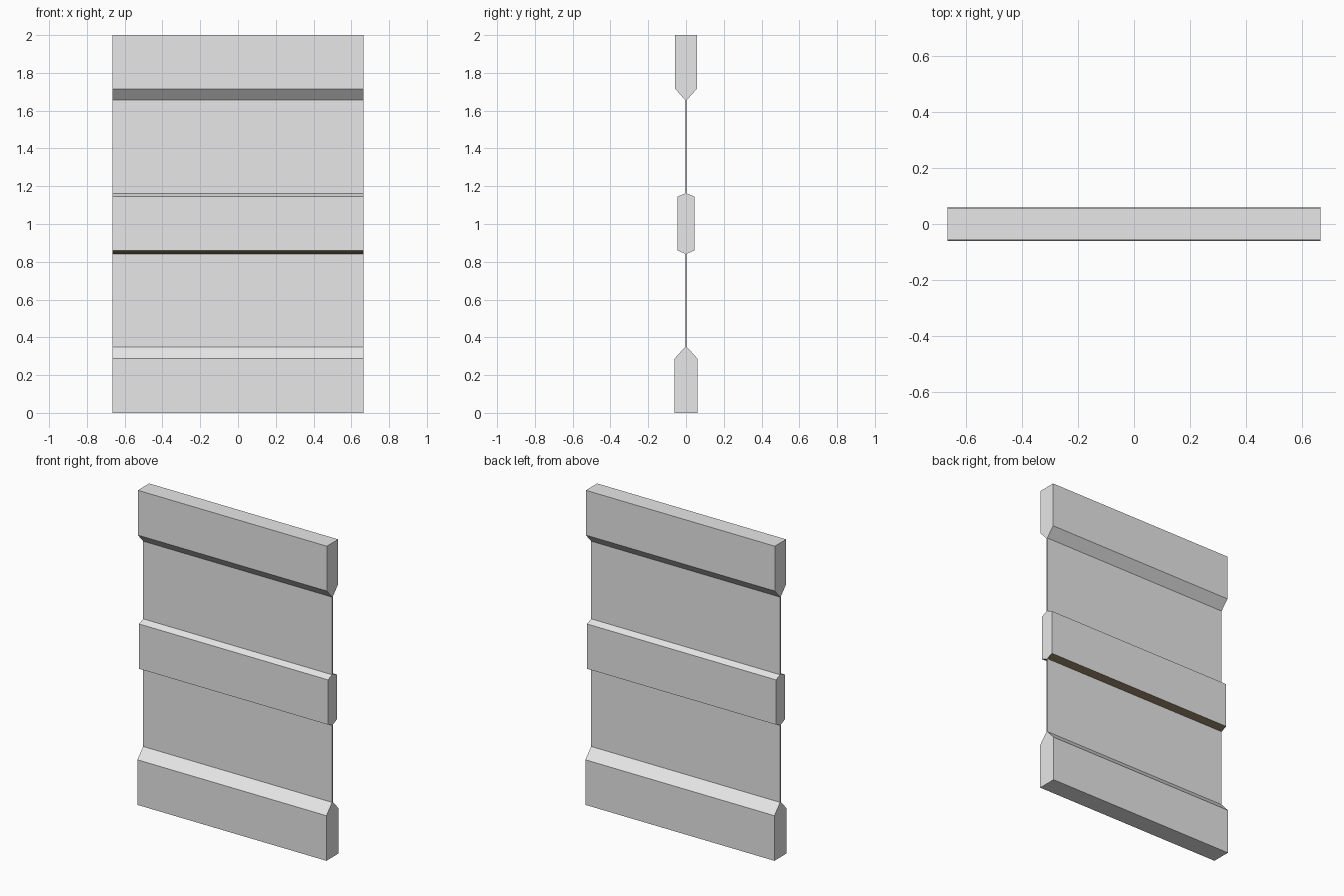
import bpy, bmesh

if "Cube" in bpy.data.objects:
    bpy.data.objects.remove(bpy.data.objects["Cube"])

HALF = 0.665  # half length along x


def material(name, rgb):
    m = bpy.data.materials.new(name)
    m.diffuse_color = (*rgb, 1)
    m.use_nodes = True
    m.node_tree.nodes["Principled BSDF"].inputs["Base Color"].default_value = m.diffuse_color
    return m


grey = material("light grey", (0.8, 0.8, 0.8))
brown = material("dark brown", (0.25, 0.18, 0.11))


def extrude_profile(name, half_profile, brown_underside=False):
    """Mirror a (y, z) half profile about y = 0 and extrude it along x."""
    pts = half_profile + [(-y, z) for y, z in reversed(half_profile) if y > 0]
    bm = bmesh.new()
    face = bm.faces.new([bm.verts.new((-HALF, y, z)) for y, z in pts])
    ext = bmesh.ops.extrude_face_region(bm, geom=[face])
    moved = [v for v in ext["geom"] if isinstance(v, bmesh.types.BMVert)]
    bmesh.ops.translate(bm, verts=moved, vec=(2 * HALF, 0, 0))
    bmesh.ops.recalc_face_normals(bm, faces=bm.faces)
    if brown_underside:
        for f in bm.faces:
            f.normal_update()
            if f.normal.z < -0.3:
                f.material_index = 1
    mesh = bpy.data.meshes.new(name)
    bm.to_mesh(mesh)
    bm.free()
    mesh.materials.append(grey)
    if brown_underside:
        mesh.materials.append(brown)
    bpy.context.collection.objects.link(bpy.data.objects.new(name, mesh))


# thick rails with sloped edges
extrude_profile("bottom_rail", [(0.061, 0), (0.061, 0.287), (0.004, 0.35)])
extrude_profile("middle_rail", [(0.004, 0.842), (0.045, 0.86), (0.045, 1.145), (0.004, 1.162)], True)
extrude_profile("top_rail", [(0.004, 1.656), (0.057, 1.715), (0.057, 2.0)])

# thin panels between the rails
for name, z0, z1 in (("lower_panel", 0.35, 0.842), ("upper_panel", 1.162, 1.656)):
    extrude_profile(name, [(0.004, z0), (0.004, z1)])
